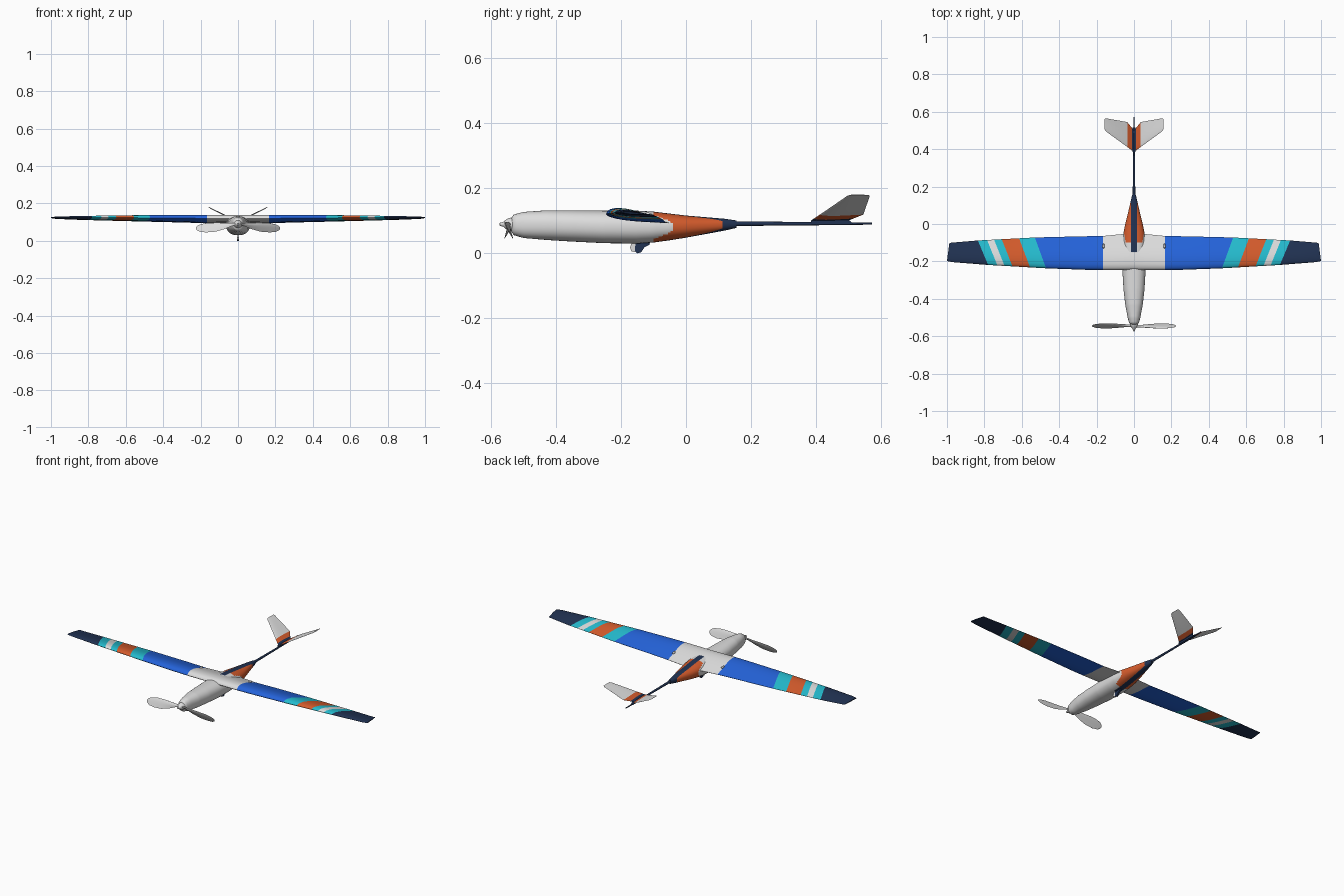
import bpy, bmesh, math
from mathutils import Vector

if "Cube" in bpy.data.objects:
    bpy.data.objects.remove(bpy.data.objects["Cube"])

# Flat colours
COLOURS = {
    "white": (0.72, 0.72, 0.72), "blue": (0.018, 0.125, 0.70), "cyan": (0.018, 0.50, 0.62),
    "orange": (0.66, 0.105, 0.025), "navy": (0.015, 0.032, 0.085),
}
NAMES = list(COLOURS)
MATS = []
for n, c in COLOURS.items():
    m = bpy.data.materials.new(n)
    m.diffuse_color = (*c, 1)
    m.use_nodes = True
    m.node_tree.nodes["Principled BSDF"].inputs["Base Color"].default_value = m.diffuse_color
    MATS.append(m)


def finish(name, bm, angle=35):
    bmesh.ops.remove_doubles(bm, verts=bm.verts, dist=1e-5)
    bmesh.ops.recalc_face_normals(bm, faces=bm.faces)
    me = bpy.data.meshes.new(name)
    bm.to_mesh(me)
    bm.free()
    for m in MATS:
        me.materials.append(m)
    ob = bpy.data.objects.new(name, me)
    bpy.context.collection.objects.link(ob)
    bpy.ops.object.select_all(action='DESELECT')
    ob.select_set(True)
    bpy.context.view_layer.objects.active = ob
    bpy.ops.object.shade_smooth_by_angle(angle=math.radians(angle))
    return ob


def interp(table, v):
    """Straight-line lookup in rows of (key, values...)."""
    for a, b in zip(table, table[1:]):
        if v <= b[0]:
            t = max(0, (v - a[0]) / (b[0] - a[0]))
            return [p + (q - p) * t for p, q in zip(a[1:], b[1:])]
    return list(table[-1][1:])


FOIL = [(0, 0), (.02, .36), (.07, .66), (.16, .9), (.3, 1), (.45, .92), (.62, .68), (.8, .36), (1, .04)]


def foil_loft(name, sides, up):
    """Skin aerofoils; each station is (leading, trailing, upper, lower, colour of next bay)."""
    bm = bmesh.new()
    up = Vector(up)
    for stations in sides:
        rings = []
        for le, te, hi, lo, _ in stations:
            le, te = Vector(le), Vector(te)
            pts = [le.lerp(te, t) + up * h * hi for t, h in FOIL]
            pts += [le.lerp(te, t) - up * h * lo for t, h in FOIL[:0:-1]]
            rings.append([bm.verts.new(p) for p in pts])
        for a, b, st in zip(rings, rings[1:], stations):
            for i in range(len(a)):
                j = (i + 1) % len(a)
                bm.faces.new((a[i], a[j], b[j], b[i])).material_index = NAMES.index(st[4])
        bm.faces.new(rings[-1]).material_index = NAMES.index(stations[-1][4])
    return finish(name, bm)


# Wing: rows of span, leading y, trailing y, leading z, trailing z, upper, lower, stripe slant
WING = [
    (0, -.246, -.048, .120, .092, .026, .010, 0),
    (.165, -.246, -.064, .120, .094, .026, .010, 0),
    (.25, -.245, -.066, .121, .098, .024, .010, .03),
    (.47, -.237, -.072, .123, .104, .020, .009, .06),
    (.78, -.219, -.088, .125, .112, .012, .007, .055),
    (.97, -.204, -.099, .125, .117, .007, .004, -.005),
    (1.0, -.198, -.101, .125, .119, .003, .002, -.013),
]
BAYS = [(0, "white"), (.165, "blue"), (.25, "blue"), (.36, "blue"), (.47, "cyan"), (.556, "orange"),
        (.65, "cyan"), (.692, "white"), (.73, "cyan"), (.78, "navy"), (.88, "navy"),
        (.97, "navy"), (1.0, "navy")]


def wing_side(sx):
    out = []
    for s, col in BAYS:
        ly, ty, lz, tz, hi, lo, slant = interp(WING, s)
        out.append(((sx * s, ly, lz), (sx * (s + slant), ty, tz), hi, lo, col))
    return out


foil_loft("wing", [wing_side(1), wing_side(-1)], (0, 0, 1))

# V tail: span, leading y, trailing y, half thickness, colour
TAIL = [(0, .385, .50, .004, "navy"), (.012, .394, .515, .004, "orange"), (.036, .412, .545, .004, "white"),
        (.15, .495, .565, .0025, "white"), (.157, .505, .562, .001, "white")]
foil_loft("v_tail", [[((sx * x, l, .101 + .5 * x), (sx * x, t, .101 + .5 * x), h, h, c)
                      for x, l, t, h, c in TAIL] for sx in (1, -1)], (0, 0, 1))

# Propeller: span, centre z, chord, thickness
BLADE = [(.0, .09, .012, .006), (.03, .088, .016, .006), (.07, .080, .034, .005), (.12, .073, .050, .004),
         (.17, .070, .052, .003), (.205, .068, .040, .002), (.22, .068, .022, .0015), (.225, .068, .008, .001)]


def blade(sx):
    return [((sx * x, -.545 - sx * .25 * c, z + .48 * c), (sx * x, -.545 + sx * .25 * c, z - .48 * c), h, h, "white")
            for x, z, c, h in BLADE]


foil_loft("propeller", [blade(1), blade(-1)], (0, -1, 0))

# Fuselage: y, half width, bottom z, top z
BODY = [
    (-.536, .018, .066, .110), (-.53, .026, .056, .119), (-.50, .034, .047, .127), (-.43, .047, .041, .132),
    (-.35, .056, .036, .132), (-.25, .062, .031, .131), (-.15, .063, .030, .131), (-.10, .062, .033, .128),
    (-.05, .057, .040, .122), (0, .047, .048, .116), (.06, .032, .059, .111), (.12, .018, .070, .106),
    (.155, .010, .078, .101),
]


def body_colour(p):
    ax = abs(p.x)
    if p.y > .112 or (ax < .017 and p.y > -.15):
        return "navy"
    edge = -.10 + .08 * min(1, max(0, ax - .044) / .014)
    return "orange" if p.y > edge else "white"


bm = bmesh.new()
rings = []
SEG = 48
ys = [-.536, -.53] + [-.52 + .0075 * i for i in range(90)] + [.155]
for y in ys:
    w, zb, zt = interp(BODY, y)
    ring = []
    for i in range(SEG):
        a = 2 * math.pi * i / SEG
        c, s = math.cos(a), math.sin(a)
        e = 2 / 2.25
        ring.append(bm.verts.new((w * math.copysign(abs(c) ** e, c), y,
                                  (zb + zt) / 2 + (zt - zb) / 2 * math.copysign(abs(s) ** e, s))))
    rings.append(ring)
for a, b in zip(rings, rings[1:]):
    for i in range(SEG):
        bm.faces.new((a[i], a[(i + 1) % SEG], b[(i + 1) % SEG], b[i]))
bm.faces.new(rings[0])
bm.faces.new(rings[-1])
# clean paint edges
for co, no in [((.017, 0, 0), (1, 0, 0)), ((-.017, 0, 0), (1, 0, 0)), ((0, -.15, 0), (0, 1, 0)),
               ((0, -.10, 0), (0, 1, 0)), ((0, .112, 0), (0, 1, 0))]:
    bmesh.ops.bisect_plane(bm, geom=bm.verts[:] + bm.edges[:] + bm.faces[:], plane_co=co, plane_no=no, dist=1e-6)
for f in bm.faces:
    f.material_index = NAMES.index(body_colour(f.calc_center_median()))
finish("fuselage", bm, 50)


def solid_of_turn(name, profile, z, colour, seg=24):
    """Turn (y, radius) points about a lengthwise axis."""
    bm = bmesh.new()
    rs = [[bm.verts.new((r * math.cos(2 * math.pi * i / seg), y, z + r * math.sin(2 * math.pi * i / seg)))
           for i in range(seg)] for y, r in profile]
    for a, b in zip(rs, rs[1:]):
        for i in range(seg):
            bm.faces.new((a[i], a[(i + 1) % seg], b[(i + 1) % seg], b[i]))
    bm.faces.new(rs[0])
    bm.faces.new(rs[-1])
    for f in bm.faces:
        f.material_index = NAMES.index(colour)
    return finish(name, bm)


solid_of_turn("spinner", [(-.53, .022), (-.545, .019), (-.556, .013), (-.562, .007), (-.572, .005), (-.574, .002)],
              .089, "white")
solid_of_turn("tail_boom", [(.14, .009), (.16, .007), (.35, .0055), (.572, .003)], .091, "navy", 16)


def slab(name, outline, half, colour):
    """Thin upright plate from (y, z) points."""
    bm = bmesh.new()
    f = bm.faces.new([bm.verts.new((-half, y, z)) for y, z in outline])
    ext = bmesh.ops.extrude_face_region(bm, geom=[f])
    bmesh.ops.translate(bm, vec=(2 * half, 0, 0), verts=[v for v in ext["geom"] if isinstance(v, bmesh.types.BMVert)])
    for f in bm.faces:
        f.material_index = NAMES.index(colour)
    return finish(name, bm)


# Belly skid, with pale front edge, and the tail mount
slab("belly_skid", [(-.155, .038), (-.157, .006), (-.150, 0), (-.138, .003), (-.128, .018), (-.112, .026), (-.11, .04)],
     .005, "navy")
slab("skid_front", [(-.155, .038), (-.166, .035), (-.172, .018), (-.168, .006), (-.157, .004)], .005, "white")
slab("tail_mount", [(.385, .09), (.385, .101), (.50, .103), (.515, .09)], .007, "navy")

# Servo bumps on the wing
bm = bmesh.new()
for sx in (1, -1):
    r = bmesh.ops.create_uvsphere(bm, u_segments=12, v_segments=8, radius=1)
    for v in r["verts"]:
        v.co = (sx * .163 + v.co.x * .006, -.118 + v.co.y * .014, .118 + v.co.z * .007)
finish("servo_bumps", bm, 60)
